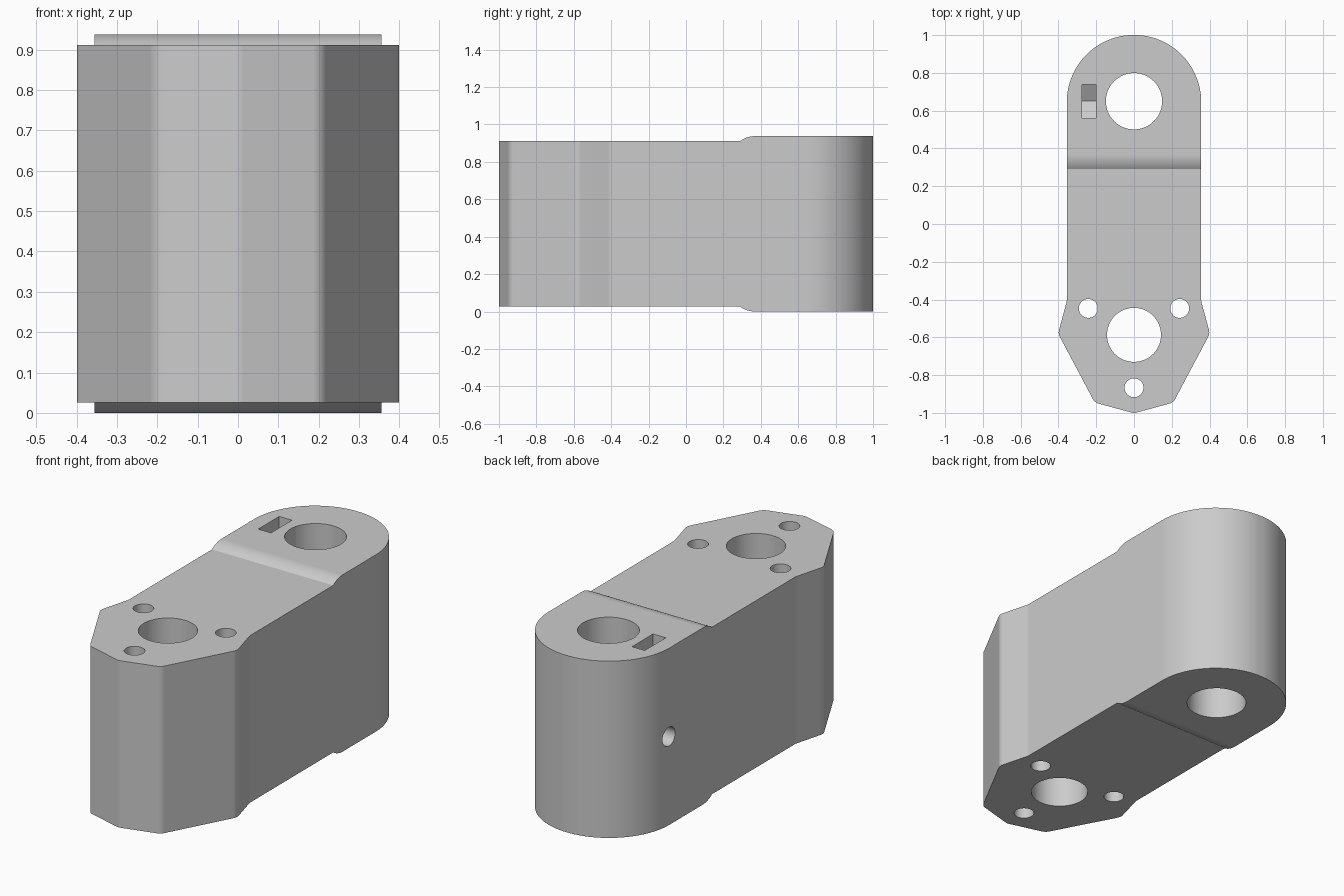
import bpy, bmesh, math
from mathutils import Vector, Matrix

if "Cube" in bpy.data.objects:
    bpy.data.objects.remove(bpy.data.objects["Cube"])

H = 0.938           # full height of the thick end
STEP = 0.026        # how far the thin end is set back on each face
MID = H / 2
BACK_Y, FRONT_Y = 0.645, -0.587

grey = bpy.data.materials.new("plain grey")
grey.diffuse_color = (0.6, 0.6, 0.6, 1)
grey.use_nodes = True
grey.node_tree.nodes["Principled BSDF"].inputs["Base Color"].default_value = grey.diffuse_color


def prism(name, points, axes, start, depth):
    """Extrude a 2D outline; axes gives the two plane directions and the extrusion direction."""
    u, v, w = (Vector(a) for a in axes)
    bm = bmesh.new()
    face = bm.faces.new([bm.verts.new(u * a + v * b + w * start) for a, b in points])
    ext = bmesh.ops.extrude_face_region(bm, geom=[face])
    moved = [g for g in ext["geom"] if isinstance(g, bmesh.types.BMVert)]
    bmesh.ops.translate(bm, verts=moved, vec=w * depth)
    bmesh.ops.recalc_face_normals(bm, faces=bm.faces)
    mesh = bpy.data.meshes.new(name)
    bm.to_mesh(mesh)
    bm.free()
    obj = bpy.data.objects.new(name, mesh)
    bpy.context.collection.objects.link(obj)
    mesh.materials.append(grey)
    return obj


X, Y, Z = (1, 0, 0), (0, 1, 0), (0, 0, 1)
PLAN, SIDE = (X, Y, Z), (Y, Z, X)


def arc(cx, cy, r, a0, a1, n):
    return [(cx + r * math.cos(a0 + (a1 - a0) * i / n),
             cy + r * math.sin(a0 + (a1 - a0) * i / n)) for i in range(n + 1)]


def circle(cx, cy, r, n=64):
    return arc(cx, cy, r, 0, 2 * math.pi, n)[:-1]


def fillet(prev, corner, nxt, r=0.05, n=5):
    """Replace an outline corner by a small tangent arc."""
    p, c, q = Vector(prev), Vector(corner), Vector(nxt)
    d1, d2 = (p - c).normalized(), (q - c).normalized()
    half = d1.angle(d2) / 2
    centre = c + (d1 + d2).normalized() * (r / math.sin(half))
    s = c + d1 * (r / math.tan(half)) - centre
    e = c + d2 * (r / math.tan(half)) - centre
    turn = math.atan2(s.x * e.y - s.y * e.x, s.dot(e))
    return [tuple(centre + Matrix.Rotation(turn * i / n, 2) @ s) for i in range(n + 1)]


def boolean(target, tool, operation):
    mod = target.modifiers.new(operation, 'BOOLEAN')
    mod.operation, mod.solver, mod.object = operation, 'EXACT', tool
    bpy.context.view_layer.objects.active = target
    bpy.ops.object.modifier_apply(modifier=mod.name)
    bpy.data.objects.remove(tool)


# Plan outline: round back end, straight sides, pointed front with eased corners
R = 0.356
right = [(R, -0.41), (0.402, -0.58), (0.208, -0.945), (0, -1.002)]
left = [(-x, y) for x, y in right[-2::-1]]
path = [(-R, BACK_Y)] + left[::-1][::-1][::-1]
corners = [(-R, BACK_Y), (-R, -0.41), (-0.402, -0.58), (-0.208, -0.945),
           (0, -1.002), (0.208, -0.945), (0.402, -0.58), (R, -0.41), (R, BACK_Y)]
outline = arc(0, BACK_Y, R, 0, math.pi, 64)
outline[32] = (0, 1.0)
for a, b, c in zip(corners, corners[1:], corners[2:]):
    outline += fillet(a, b, c)
body = prism("link_body", outline, PLAN, -0.1, H + 0.2)

# Side profile: thin front, thick back, joined by a convex curve on both faces
run = 0.08
r = (run ** 2 + STEP ** 2) / (2 * STEP)
a = math.asin(run / r)
curve = arc(0.29 + run, H - r, r, math.pi / 2 + a, math.pi / 2, 8)
top = [(-1.2, H - STEP)] + curve + [(1.2, H)]
profile = top + [(y, H - z) for y, z in reversed(top)]
boolean(body, prism("side_profile", profile, SIDE, -0.6, 1.2), 'INTERSECT')

# Two large bores and three small bolt holes, straight through
for x, y, rad in [(0, 0.65, 0.149), (0, FRONT_Y, 0.143),
                  (-0.242, -0.447, 0.05), (0.242, -0.447, 0.05), (0, -0.867, 0.05)]:
    boolean(body, prism("bore_cutter", circle(x, y, rad), PLAN, -0.2, H + 0.4), 'DIFFERENCE')

# Nut slot open at the top with a pointed floor
w = 0.088
tip = w / math.cos(math.pi / 6)
slot = [(0.65 - w, 1.2), (0.65 - w, MID - tip / 2), (0.65, MID - tip),
        (0.65 + w, MID - tip / 2), (0.65 + w, 1.2)]
boolean(body, prism("slot_cutter", slot, SIDE, -0.275, 0.075), 'DIFFERENCE')

# Set screw hole from the left side into the back bore
boolean(body, prism("screw_cutter", circle(0.65, MID, 0.05, 40), SIDE, -0.6, 0.55), 'DIFFERENCE')

# Smooth round walls, crisp rims
bpy.ops.object.select_all(action='DESELECT')
body.select_set(True)
bpy.context.view_layer.objects.active = body
bpy.ops.object.shade_smooth_by_angle(angle=math.radians(30))
weighted = body.modifiers.new("weighted_normals", 'WEIGHTED_NORMAL')
weighted.keep_sharp = True
